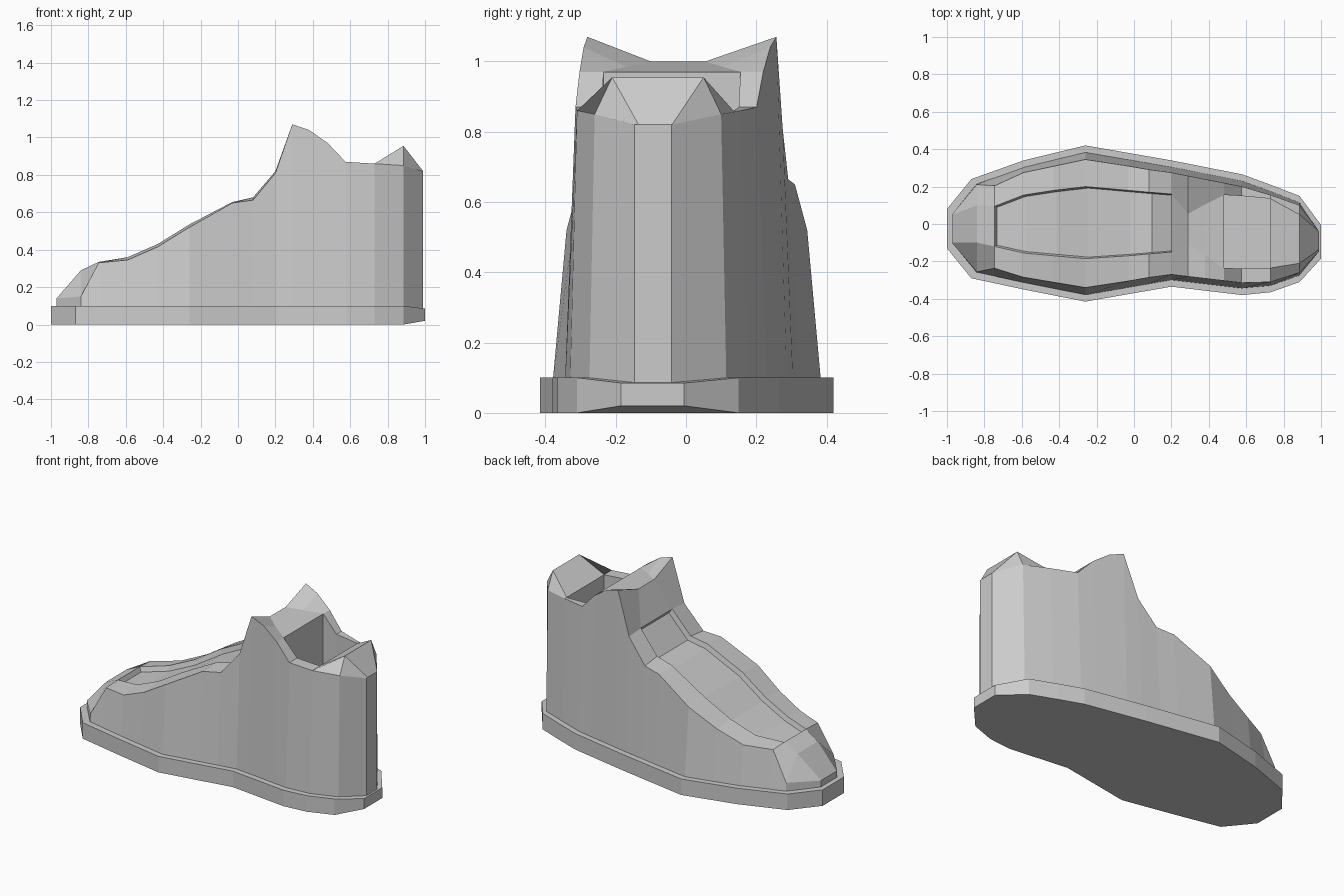
import bpy, bmesh

if "Cube" in bpy.data.objects:
    bpy.data.objects.remove(bpy.data.objects["Cube"])


def loft(name, rings, edit=None):
    """Skin closed cross-sections into one solid; edit(bm, strips) shapes it further."""
    bm = bmesh.new()
    vs = [[bm.verts.new(p) for p in r] for r in rings]
    n = len(rings[0])
    strips = [[bm.faces.new((a[k], a[(k + 1) % n], b[(k + 1) % n], b[k])) for k in range(n)]
              for a, b in zip(vs, vs[1:])]
    bm.faces.new(vs[0])
    bm.faces.new(vs[-1])
    bmesh.ops.recalc_face_normals(bm, faces=bm.faces)
    if edit:
        edit(bm, strips)
    mesh = bpy.data.meshes.new(name)
    bm.to_mesh(mesh)
    bm.free()
    obj = bpy.data.objects.new(name, mesh)
    bpy.context.collection.objects.link(obj)
    return obj


# Sole outline: x, inner-side y, outer-side y
outline = [(-1, -.13, .08), (-.87, -.29, .24), (-.59, -.35, .34), (-.26, -.415, .42),
           (.2, -.335, .34), (.58, -.38, .265), (.73, -.365, .21), (.885, -.31, .15),
           (1, -.185, -.005)]


def sole_y(x):
    for a, b in zip(outline, outline[1:]):
        if x <= b[0]:
            t = (x - a[0]) / (b[0] - a[0])
            return [a[i] + t * (b[i] - a[i]) for i in (1, 2)]


# Sole, with the heel tip slightly bevelled
rings = []
for x, y0, y1 in outline:
    lo, hi = (.02, .085) if x == 1 else (0, .1)
    rings.append([(x, y0, lo), (x, y0, hi), (x, y1, hi), (x, y1, lo)])
loft("sole", rings)

# Upper: x, rim inset from sole, rim z, inner-edge y pair, inner-edge z
stations = [
    (-.97, .062, .14, -.1, .05, .14),
    (-.84, .04, .15, -.1, .1, .29),
    (-.745, .08, .33, -.12, .095, .335),
    (-.59, .065, .345, -.155, .155, .36),
    (-.43, .07, .415, -.17, .18, .43),
    (-.26, .075, .52, -.185, .2, .535),
    (-.03, .07, .65, -.17, .18, .655),
    (.08, .07, .665, -.16, .17, .68),
    (.2, .065, .81, -.15, .16, .82),
    (.29, .065, 1.07, -.1, .055, 1.0),
    (.38, .065, 1.04, -.17, .105, .985),
    (.48, .065, .97, -.235, .155, .97),
    (.575, .065, .87, -.238, .15, .87),
    (.73, .055, .86, -.235, .135, .86),
    (.885, .05, .85, -.21, .05, .955),
    (.99, .05, .82, -.135, -.04, .82),
]
rings = []
for x, inset, z, i0, i1, zi in stations:
    y0, y1 = sole_y(x)
    base = inset if x in (-.97, .99) else .035
    rings.append([(x, y0 + base, .08), (x, y0 + inset, z), (x, i0, zi),
                  (x, i1, zi), (x, y1 - inset, z), (x, y1 - base, .08)])


def shape_upper(bm, strips):
    # Recessed lace panel
    panel = [s[2] for s in strips[2:8]]
    bmesh.ops.inset_region(bm, faces=panel, thickness=.008, depth=-.03, use_even_offset=True)
    # Ankle opening
    hole = [s[2] for s in strips[11:13]]
    bmesh.ops.inset_region(bm, faces=hole, thickness=0, depth=0)
    for v in {v for f in hole for v in f.verts}:
        v.co.z = .4


loft("shoe_upper", rings, shape_upper)
